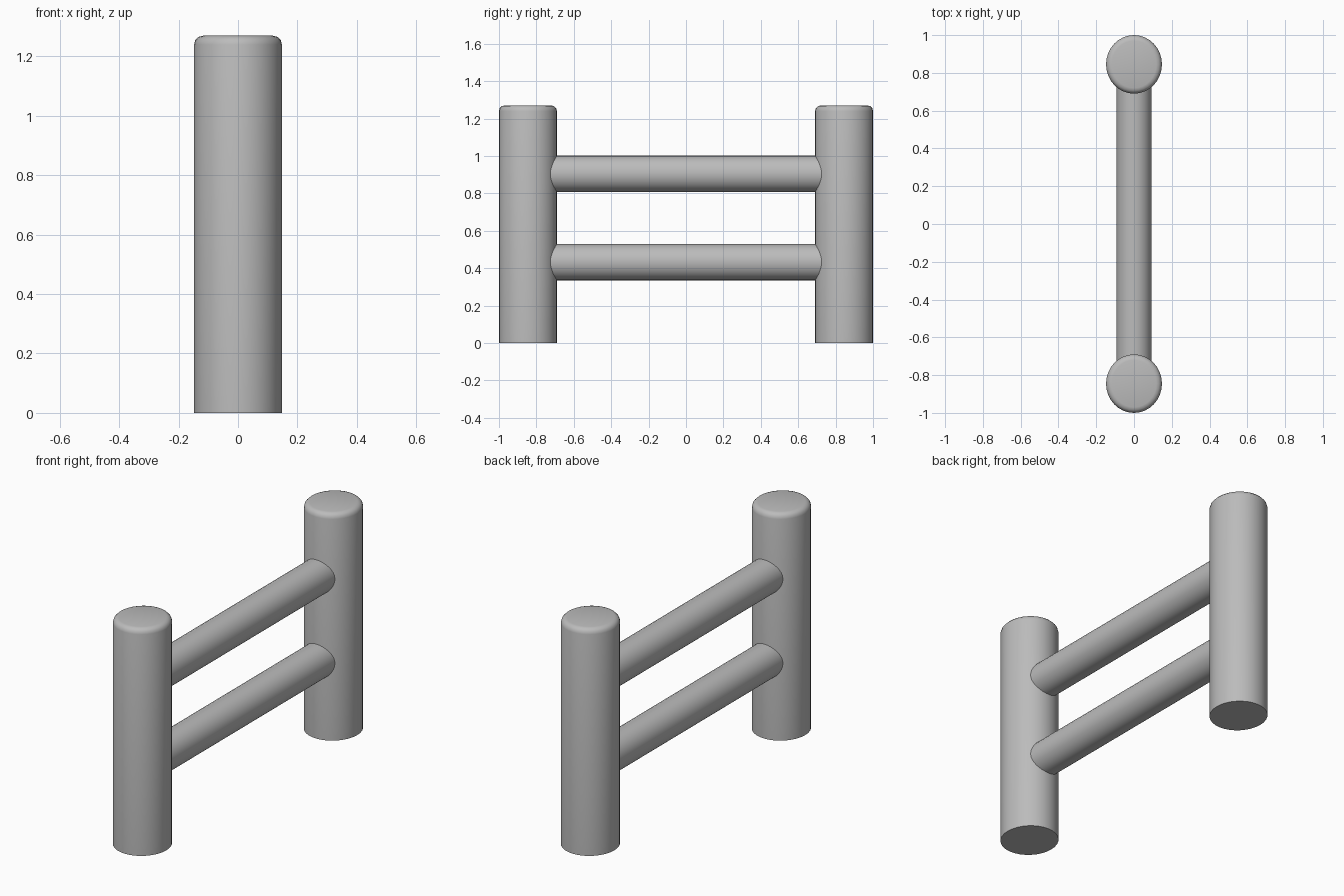
import bpy
from math import radians, pi

cube = bpy.data.objects.get("Cube")
if cube:
    bpy.data.objects.remove(cube, do_unlink=True)

GREY = (0.5, 0.5, 0.5, 1)
steel = bpy.data.materials.new("mid grey")
steel.use_nodes = True
steel.diffuse_color = GREY
steel.node_tree.nodes["Principled BSDF"].inputs["Base Color"].default_value = GREY


def rod(name, location, size, rotation=(0, 0, 0)):
    """Round bar with the given cross-section and length."""
    bpy.ops.mesh.primitive_cylinder_add(
        vertices=32, radius=0.5, depth=1, location=location, rotation=rotation)
    obj = bpy.context.object
    obj.name = name
    obj.scale = size
    bpy.ops.object.transform_apply(location=False, rotation=False, scale=True)
    obj.data.materials.append(steel)
    return obj


HEIGHT = 1.27
POST_Y = 0.845

# Upright posts with rounded tops
for name, y in (("front_post", -POST_Y), ("back_post", POST_Y)):
    post = rod(name, (0, y, HEIGHT / 2), (0.296, 0.31, HEIGHT))
    weights = post.data.attributes.new("bevel_weight_edge", "FLOAT", "EDGE")
    for edge in post.data.edges:
        top = all(post.data.vertices[v].co.z > 0 for v in edge.vertices)
        weights.data[edge.index].value = 1.0 if top else 0.0
    bevel = post.modifiers.new("rounded_top", "BEVEL")
    bevel.limit_method = "WEIGHT"
    bevel.width = 0.03
    bevel.segments = 3
    bpy.ops.object.modifier_apply(modifier=bevel.name)
    bpy.ops.object.shade_smooth_by_angle(angle=radians(35))

# Horizontal rails joining the posts
for name, z in (("lower_rail", 0.432), ("upper_rail", 0.904)):
    rod(name, (0, 0, z), (0.186, 0.194, 2 * POST_Y), (pi / 2, 0, 0))
    bpy.ops.object.shade_smooth_by_angle(angle=radians(35))
